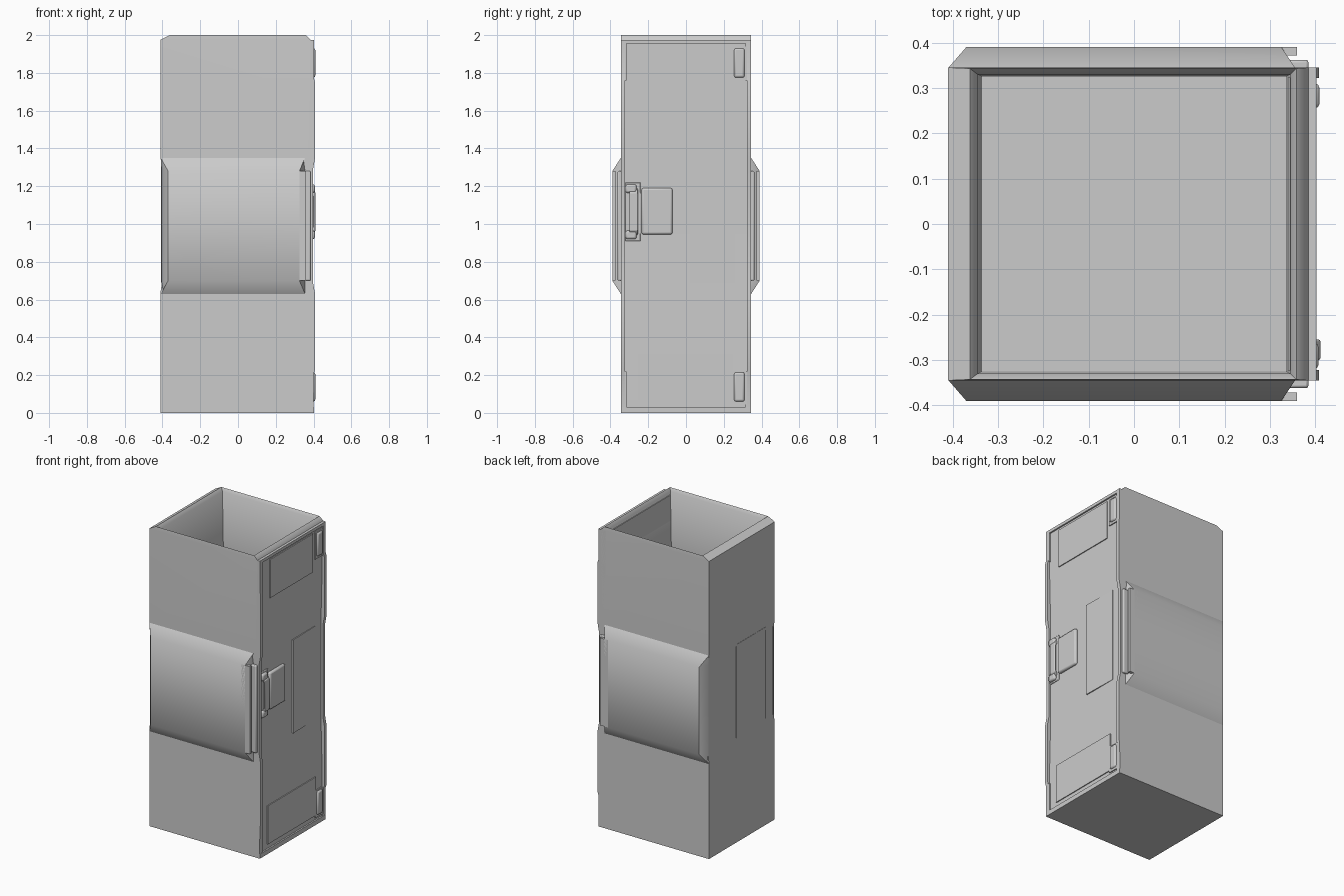
import bpy, bmesh, math

if "Cube" in bpy.data.objects:
    bpy.data.objects.remove(bpy.data.objects["Cube"])


def finish(name, bm, bevel=0.0, segs=2, angle=35):
    bmesh.ops.recalc_face_normals(bm, faces=bm.faces)
    me = bpy.data.meshes.new(name)
    bm.to_mesh(me)
    bm.free()
    ob = bpy.data.objects.new(name, me)
    bpy.context.collection.objects.link(ob)
    if bevel:
        m = ob.modifiers.new("Bevel", 'BEVEL')
        m.width, m.segments, m.limit_method = bevel, segs, 'ANGLE'
    bpy.ops.object.select_all(action='DESELECT')
    ob.select_set(True)
    bpy.context.view_layer.objects.active = ob
    bpy.ops.object.shade_smooth_by_angle(angle=math.radians(angle))
    return ob


def box(name, x, y, z, bevel=0.0):
    bm = bmesh.new()
    bmesh.ops.create_cube(bm, size=1)
    for v in bm.verts:
        for i, (a, b) in enumerate((x, y, z)):
            v.co[i] = (a + b) / 2 + v.co[i] * (b - a)
    return finish(name, bm, bevel)


def prism(name, pts, axis, lo, hi, bevel=0.0):
    """Extrude a closed 2D profile along one axis."""
    def place(p, d):
        q = list(p)
        q.insert(axis, d)
        return q
    return loft(name, [[place(p, d) for p in pts] for d in (lo, hi)], bevel)


def loft(name, rings, bevel=0.0, angle=35):
    """Join rings of equal length and cap both ends."""
    bm = bmesh.new()
    rows = [[bm.verts.new(p) for p in r] for r in rings]
    for a, b in zip(rows, rows[1:]):
        for i in range(len(a)):
            j = (i + 1) % len(a)
            bm.faces.new((a[i], a[j], b[j], b[i]))
    bm.faces.new(rows[0])
    bm.faces.new(rows[-1])
    return finish(name, bm, bevel, angle=angle)


# Open shell: rings (z, left x, right x, half y) go up the outside, then down inside
shell = [
    (0, -.41, .37, .345), (.64, -.41, .37, .345), (.70, -.402, .36, .345),
    (1.28, -.402, .36, .345), (1.35, -.41, .37, .345), (1.975, -.41, .385, .345),
    (2.0, -.362, .358, .343), (1.98, -.345, .345, .330), (1.60, -.335, .335, .325),
]
loft("cabinet_shell", [[(l, -h, z), (r, -h, z), (r, h, z), (l, h, z)]
                       for z, l, r, h in shell], angle=50)

# Tall strip on the plain left side
box("left_strip", (-.407, -.39), (-.26, .05), (.69, 1.31))

# Parts mirrored on the front and back
for s, side in ((-1, "front"), (1, "back")):
    def ys(a, b):
        return tuple(sorted((s * a, s * b)))

    # raised middle panel, sloping back to the shell on all four edges
    prof = ((.63, .33, .345, -.409, .355), (.70, .345, .39, -.37, .325),
            (1.28, .345, .39, -.37, .325), (1.35, .33, .345, -.409, .355))
    loft(side + "_middle_panel",
         [[(-.405, s * .335, z), (-.405, s * y0, z), (l, s * y1, z),
           (r, s * y1, z), (.355, s * y0, z), (.355, s * .335, z)]
          for z, y0, y1, l, r in prof])
    # lip of the panel and the upright bar beside the door
    box(side + "_panel_lip", (.30, .36), ys(.372, .39), (.70, 1.28))
    box(side + "_panel_bar", (.34, .385), ys(.332, .362), (.70, 1.28), .006)
    # stepped door edge rail
    rail = [(.35, 0), (.40, 0), (.402, .21), (.408, .23), (.408, .63), (.397, .69),
            (.397, 1.29), (.408, 1.35), (.408, 1.75), (.402, 1.77), (.402, 1.975), (.35, 1.975)]
    prism(side + "_door_rail", rail, 1, *ys(.322, .345))
    # corner blocks at the top and bottom of the door side
    for z, end in (((0, .22), "bottom"), ((1.76, 1.975), "top")):
        box(f"{side}_{end}_corner", (.35, .40), ys(.315, .343), z)

# Door slab with a slightly sunken middle
door = [(.34, .02), (.392, .02), (.392, .33), (.384, .66),
        (.384, 1.33), (.392, 1.67), (.392, 1.96), (.34, 1.96)]
prism("door", door, 1, -.323, .323)
for z, n in (((0, .03), "bottom"), ((1.955, 1.975), "top")):
    box("door_frame_" + n, (.35, .402), (-.345, .345), z)

# Tall centre strip, wedge shaped in plan
prism("door_strip", [(.37, .02), (.392, .02), (.386, .26), (.37, .26)], 2, .69, 1.31)

# Flat plates on the door
box("upper_plate", (.38, .398), (-.23, .22), (1.685, 1.94))
box("lower_plate", (.38, .398), (-.255, .25), (.06, .315))

# Hinges
for z0, n in ((.05, "lower"), (1.765, "upper")):
    box(n + "_hinge_plate", (.38, .399), (.242, .318), (z0 - .005, z0 + .175))
    box(n + "_hinge_block", (.38, .409), (.255, .31), (z0 + .01, z0 + .165), .01)

# Latch pad next to the handle
box("latch_pad", (.37, .402), (-.235, -.072), (.945, 1.19), .01)

# Handle: base plate, two mounts and an open grip
box("handle_plate", (.37, .390), (-.322, -.24), (.91, 1.22), .004)
for z, n in (((.92, .965), "lower"), ((1.165, 1.21), "upper")):
    box(n + "_handle_mount", (.38, .407), (-.32, -.262), z, .01)
grip = [(.392, .94), (.411, .965), (.411, 1.165), (.392, 1.19), (.386, 1.17),
        (.398, 1.15), (.398, .98), (.386, .96)]
prism("handle_grip", grip, 1, -.30, -.255, .004)
